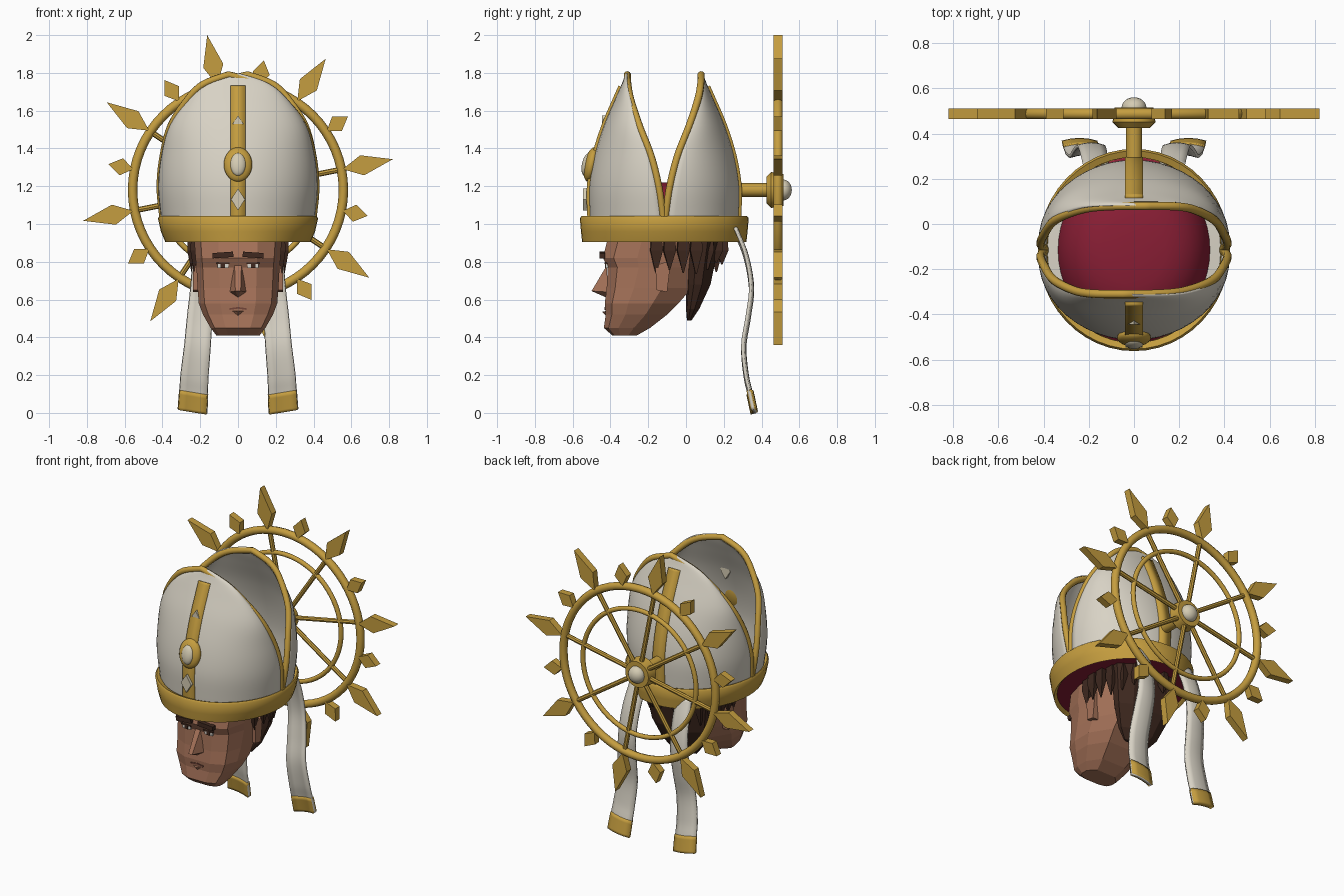
import bpy, bmesh, math, random
from math import sin, cos, pi, radians
from mathutils import Vector, Matrix

random.seed(4)
if "Cube" in bpy.data.objects:
    bpy.data.objects.remove(bpy.data.objects["Cube"])


def material(name, rgb):
    m = bpy.data.materials.new(name)
    m.use_nodes = True
    m.diffuse_color = (*rgb, 1)
    m.node_tree.nodes["Principled BSDF"].inputs["Base Color"].default_value = (*rgb, 1)
    return m


GOLD = material("gold", (0.56, 0.34, 0.05))
CLOTH = material("cream cloth", (0.69, 0.65, 0.56))
PEARL = material("pearl", (0.66, 0.60, 0.45))
RED = material("crimson lining", (0.25, 0.013, 0.035))
SKIN = material("skin", (0.38, 0.17, 0.10))
HAIR = material("dark brown hair", (0.05, 0.022, 0.014))
WHITE = material("eye white", (0.7, 0.68, 0.62))
LIP = material("lip shadow", (0.17, 0.06, 0.04))
MID = -0.115                       # y of the hat's axis


def finish(name, bm, mat, smooth=None):
    bmesh.ops.remove_doubles(bm, verts=bm.verts, dist=0.0005)
    bmesh.ops.recalc_face_normals(bm, faces=bm.faces)
    me = bpy.data.meshes.new(name)
    bm.to_mesh(me)
    bm.free()
    me.materials.append(mat)
    if smooth:
        me.polygons.foreach_set("use_smooth", [True] * len(me.polygons))
        me.set_sharp_from_angle(angle=radians(smooth))
    ob = bpy.data.objects.new(name, me)
    bpy.context.collection.objects.link(ob)
    return ob


def grid(name, rows, mat, smooth=None, closed=False, caps=False, thick=0):
    """Skin rows of points; optionally close each row, cap the ends, thicken."""
    bm = bmesh.new()
    vs = [[bm.verts.new(p) for p in r] for r in rows]
    n = len(rows[0])
    for a, b in zip(vs, vs[1:]):
        for i in range(n if closed else n - 1):
            j = (i + 1) % n
            bm.faces.new((a[i], a[j], b[j], b[i]))
    if caps:
        bm.faces.new(vs[0])
        bm.faces.new(vs[-1])
    ob = finish(name, bm, mat, smooth)
    if thick:
        s = ob.modifiers.new("thickness", 'SOLIDIFY')
        s.thickness, s.offset = thick, 0
    return ob


def hull(name, pts, mat):
    bm = bmesh.new()
    for p in pts:
        bm.verts.new(p)
    bmesh.ops.convex_hull(bm, input=bm.verts)
    return finish(name, bm, mat)


def ball(name, loc, size, mat, tilt=0):
    bm = bmesh.new()
    bmesh.ops.create_uvsphere(bm, u_segments=24, v_segments=14, radius=1)
    bm.transform(Matrix.LocRotScale(Vector(loc), Matrix.Rotation(tilt, 3, 'X'), Vector(size)))
    return finish(name, bm, mat, 60)


def rod(name, a, b, r1, r2, mat, sides=12, smooth=40):
    a, b = Vector(a), Vector(b)
    bm = bmesh.new()
    bmesh.ops.create_cone(bm, cap_ends=True, segments=sides, radius1=r1, radius2=r2, depth=(b - a).length)
    turn = (b - a).to_track_quat('Z', 'Y')
    bm.transform(Matrix.LocRotScale((a + b) / 2, turn, None))
    return finish(name, bm, mat, smooth)


def plate(name, loc, size, mat, roll=0):
    bm = bmesh.new()
    bmesh.ops.create_cube(bm, size=1)
    bm.transform(Matrix.LocRotScale(Vector(loc), Matrix.Rotation(roll, 3, 'Y'), Vector(size)))
    return finish(name, bm, mat)


def tube(name, pts, r, mat):
    cu = bpy.data.curves.new(name, 'CURVE')
    cu.dimensions, cu.bevel_depth, cu.bevel_resolution, cu.use_fill_caps = '3D', r, 3, True
    sp = cu.splines.new('POLY')
    sp.points.add(len(pts) - 1)
    for q, p in zip(sp.points, pts):
        q.co = (*p, 1)
    cu.materials.append(mat)
    ob = bpy.data.objects.new(name, cu)
    bpy.context.collection.objects.link(ob)
    return ob


def flow(keys, n=5):
    """Catmull-Rom samples through key tuples."""
    k = [Vector(p) for p in keys]
    k = [k[0]] + k + [k[-1]]
    out = []
    for a, b, c, d in zip(k, k[1:], k[2:], k[3:]):
        for i in range(n):
            t = i / n
            out.append(b + (c - a) * (t / 2) + (a * 2 - b * 5 + c * 4 - d) * (t * t / 2)
                       + (b * 3 - a - c * 3 + d) * (t ** 3 / 2))
    return out + [k[-1]]


def ellipse(rx, ry, z, n=48):
    return [(rx * cos(2 * pi * i / n), MID + ry * sin(2 * pi * i / n), z) for i in range(n)]


# Hat shells: height, half width, offset of open edge, offset of outer face
shape = flow([(0.98, .39, 0, .38), (1.05, .40, .008, .385), (1.2, .413, .03, .387), (1.36, .397, .07, .36),
              (1.52, .352, .132, .31), (1.66, .25, .178, .25), (1.74, .15, .193, .215), (1.79, 0, .195, .197)])
for label, s in (("front", -1), ("back", 1)):
    rows = [[(w * cos(pi * i / 24), MID + s * (e + (d - e) * sin(pi * i / 24)), z) for i in range(25)]
            for z, w, e, d in shape]
    grid(label + "_hat_shell", rows, CLOTH, 60, thick=0.02)
    edge = [(side * w + s * 0.05 * max(0, (z - 1.04) / 0.75) ** 6, MID + s * e, z)
            for side, seq in ((-1, shape), (1, shape[-2::-1])) for z, w, e, d in seq]
    tube(label + "_hat_trim", edge, 0.019, GOLD)
    strip = [[(x, MID + s * (d + 0.008), z) for x in (-.04, .04)] for z, w, e, d in shape if z < 1.735]
    grid(label + "_hat_stripe", strip, GOLD, 30, thick=0.03)

# Headband, lining and cap
band = [(.375, .425, .915), (.385, .435, .905), (.408, .441, .96), (.424, .447, 1.03),
        (.415, .438, 1.042), (.385, .41, 1.03), (.365, .41, .93), (.375, .425, .915)]
grid("headband", [ellipse(*b) for b in band], GOLD, 50, closed=True)
grid("hat_lining", [ellipse(.39, .39, 1.02), ellipse(.25, .25, 1.03)], CLOTH, 40, closed=True, caps=True)
dome = [ellipse(.375, .42, .925)] + [ellipse(.345 * cos(a) ** .6, .385 * cos(a) ** .6, .95 + .27 * sin(a))
                                     for a in [radians(11 * i) for i in range(9)]]
grid("inner_cap", dome, RED, 50, closed=True, caps=True)

# Front ornaments
ball("medallion_setting", (0, -.502, 1.315), (.075, .036, .093), GOLD, radians(-12))
ball("medallion_pearl", (0, -.525, 1.315), (.042, .026, .062), PEARL, radians(-12))
for label, y, z in (("upper", -.43, 1.517), ("lower", -.53, 1.13)):
    hull(label + "_diamond", [(x, y + t, z + h) for t in (-.015, .02)
                              for x, h in ((-.037, 0), (.037, 0), (0, .058), (0, -.058))], PEARL)

# Wheel behind the hat
HUB = Vector((0, .487, 1.18))
for label, R, r in (("outer", .558, .025), ("inner", .415, .015)):
    ring = [[HUB + Vector(((R + r * cos(b)) * cos(a), r * sin(b), (R + r * cos(b)) * sin(a)))
             for b in [2 * pi * j / 10 for j in range(10)]] for a in [2 * pi * i / 64 for i in range(65)]]
    grid(label + "_wheel_ring", ring, GOLD, 60, closed=True)
for i in range(16):
    a = radians(11.25 + 22.5 * i)
    out, across = Vector((cos(a), 0, sin(a))), Vector((-sin(a), 0, cos(a)))
    big = i % 2 == 0
    mid, tip, half = (.67, .836, .054) if big else (.63, .70, .046)
    kite = [out * .565, out * mid + across * half, out * tip, out * mid - across * half]
    hull("large_spike" if big else "small_spike",
         [HUB + p + Vector((0, t, 0)) for p in kite for t in (-.023, .023)], GOLD)
    if big:
        rod("spoke", HUB, HUB + out * .555, .015, .015, GOLD, 8)
rod("axle", (0, .25, 1.18), (0, .45, 1.18), .036, .036, GOLD, 20)
rod("hub_collar", (0, .425, 1.18), (0, .45, 1.18), .07, .095, GOLD, 24)
rod("hub", (0, .45, 1.18), (0, .515, 1.18), .095, .085, GOLD, 24)
ball("hub_pearl", (0, .515, 1.18), (.055, .045, .055), PEARL)

# Hanging ribbons: centre x, y, z, half width
hang = flow([(.17, .27, .97, .055), (.18, .325, .83, .058), (.19, .353, .66, .06), (.203, .335, .5, .065),
             (.215, .312, .35, .068), (.23, .325, .2, .072), (.235, .345, .11, .074), (.241, .367, .006, .076)])
for s, label in ((1, "left"), (-1, "right")):
    rows = [[(s * (x + w * u), y - .012 * u * u, z + .012 * u) for u in (-1, -.5, 0, .5, 1)] for x, y, z, w in hang]
    grid(label + "_ribbon", rows, CLOTH, 50, thick=.016)
    grid(label + "_ribbon_tip", rows[-6:], GOLD, 50, thick=.028)

# Low-poly head and hair: height, front y, back y, half width
SECTION = [(.45, 0), (.85, .1), (1, .32), (1, .65), (.6, 1)]


def loft(name, levels, mat):
    rows = []
    for z, f, b, w in levels:
        half = [(w * u, f + (b - f) * v, z) for u, v in SECTION]
        rows.append(half + [(-x, y, h) for x, y, h in reversed(half)])
    return grid(name, rows, mat, closed=True, caps=True)


loft("head", [(.41, -.39, -.26, .115), (.45, -.435, -.19, .145), (.52, -.425, -.10, .185), (.58, -.43, -.04, .208),
              (.66, -.42, .03, .214), (.77, -.415, .10, .22), (.82, -.44, .13, .225), (.96, -.405, .17, .235)], SKIN)
loft("back_hair", [(.49, .005, .03, .09), (.55, 0, .07, .14), (.68, 0, .13, .19), (.95, 0, .185, .235)], HAIR)
for s in (1, -1):
    for deg in range(-38, 90, 16):
        a = radians(deg)
        x, y = s * .25 * cos(a), -.06 + .26 * sin(a)
        low = random.uniform(.73, .80)
        hull("hair_lock", [(x + dx, y + dy, z) for z, k in ((.95, .8), (.86, 1), (low, .1))
                           for dx, dy in ((-.02 * k, -.035 * k), (.02 * k, -.03 * k), (.02 * k, .035 * k), (-.02 * k, .03 * k))], HAIR)
    hull("ear", [(s * x, y, z) for x in (.20, .238)
                 for y, z in ((-.16, .78), (-.08, .81), (-.10, .64), (-.155, .65))], SKIN)
    # Face details
    plate("eyebrow", (s * .08, -.444, .836), (.11, .03, .028), HAIR, s * radians(4))
    plate("eye", (s * .08, -.420, .778), (.058, .012, .024), WHITE)
    plate("iris", (s * .08, -.425, .778), (.024, .009, .024), HAIR)
    plate("eyelid", (s * .08, -.422, .793), (.07, .02, .009), HAIR)
    plate("mouth_corner", (s * .022, -.428, .553), (.046, .009, .009), LIP, s * radians(8))
hull("nose", [(-.018, -.42, .78), (.018, -.42, .78), (-.045, -.415, .64), (.045, -.415, .64),
              (-.014, -.5, .645), (.014, -.5, .645), (0, -.42, .61)], SKIN)
hull("lower_lip", [(-.04, -.42, .54), (.04, -.42, .54), (0, -.443, .535), (0, -.42, .51)], SKIN)
